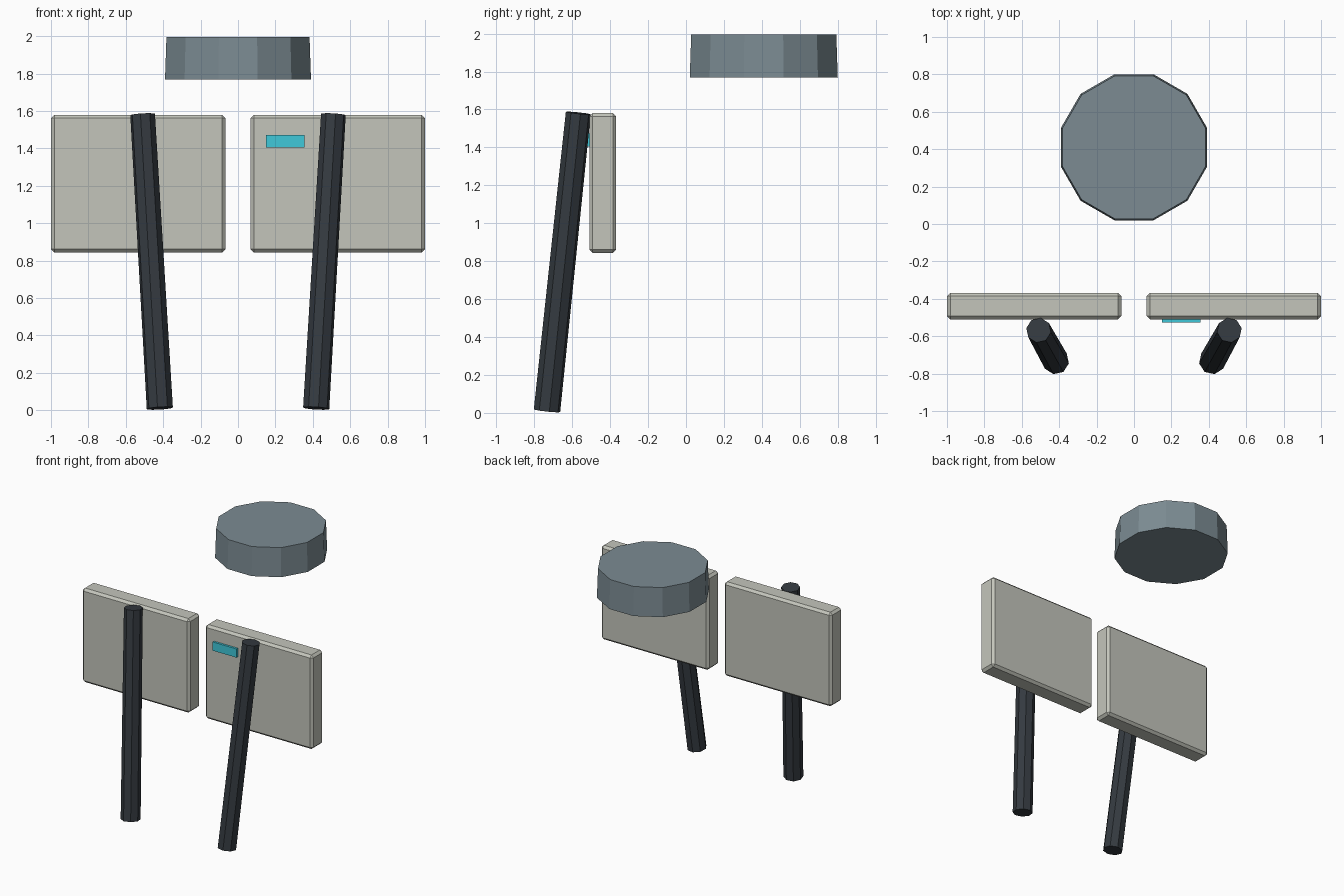
import bpy, math
from mathutils import Vector

if "Cube" in bpy.data.objects:
    bpy.data.objects.remove(bpy.data.objects["Cube"])


def material(name, rgb):
    m = bpy.data.materials.new(name)
    m.diffuse_color = (*rgb, 1)
    m.use_nodes = True
    m.node_tree.nodes["Principled BSDF"].inputs["Base Color"].default_value = m.diffuse_color
    return m


slate = material("slate_blue", (0.20, 0.26, 0.29))
stone = material("pale_stone", (0.55, 0.56, 0.50))
charcoal = material("charcoal", (0.035, 0.043, 0.052))
cyan = material("cyan", (0.05, 0.58, 0.70))


def finish(name, mat):
    ob = bpy.context.object
    ob.name = name
    ob.data.materials.append(mat)
    return ob


def box(name, lo, hi, mat, bevel=0):
    lo, hi = Vector(lo), Vector(hi)
    bpy.ops.mesh.primitive_cube_add(size=1, location=(lo + hi) / 2)
    ob = finish(name, mat)
    ob.scale = hi - lo
    bpy.ops.object.transform_apply(location=False, rotation=False, scale=True)
    if bevel:
        mod = ob.modifiers.new("chamfer", "BEVEL")
        mod.width = bevel
        mod.segments = 1
    return ob


def rod(name, start, end, r_start, r_end, sides, mat, twist=0):
    start, end = Vector(start), Vector(end)
    axis = end - start
    bpy.ops.mesh.primitive_cone_add(vertices=sides, radius1=r_start, radius2=r_end,
                                    depth=axis.length, location=(start + end) / 2)
    ob = finish(name, mat)
    # Twist about the rod, then lean it by the shortest turn
    ob.rotation_euler = (Vector((0, 0, 1)).rotation_difference(axis).to_matrix().to_4x4()
                         @ ob.rotation_euler.to_matrix().to_4x4()).to_euler()
    ob.rotation_euler.rotate_axis("Z", twist)
    return ob


# Floating twelve-sided drum, slightly narrower at the top
rod("drum", (0, 0.41, 1.768), (0, 0.41, 1.996), 0.404, 0.396, 12, slate, math.radians(15))

# Two chamfered panels, each with a leaning post in front
for side, label in ((-1, "left"), (1, "right")):
    xs = sorted((side * 0.068, side * 1.0))
    box(label + "_panel", (xs[0], -0.51, 0.843), (xs[1], -0.368, 1.58), stone, 0.018)
    rod(label + "_post", (side * 0.418, -0.733, 0.011), (side * 0.51, -0.568, 1.581),
        0.071, 0.067, 8, charcoal, side * math.radians(10))

# Small indicator plate on the right panel
box("indicator", (0.15, -0.527, 1.405), (0.355, -0.505, 1.473), cyan)
